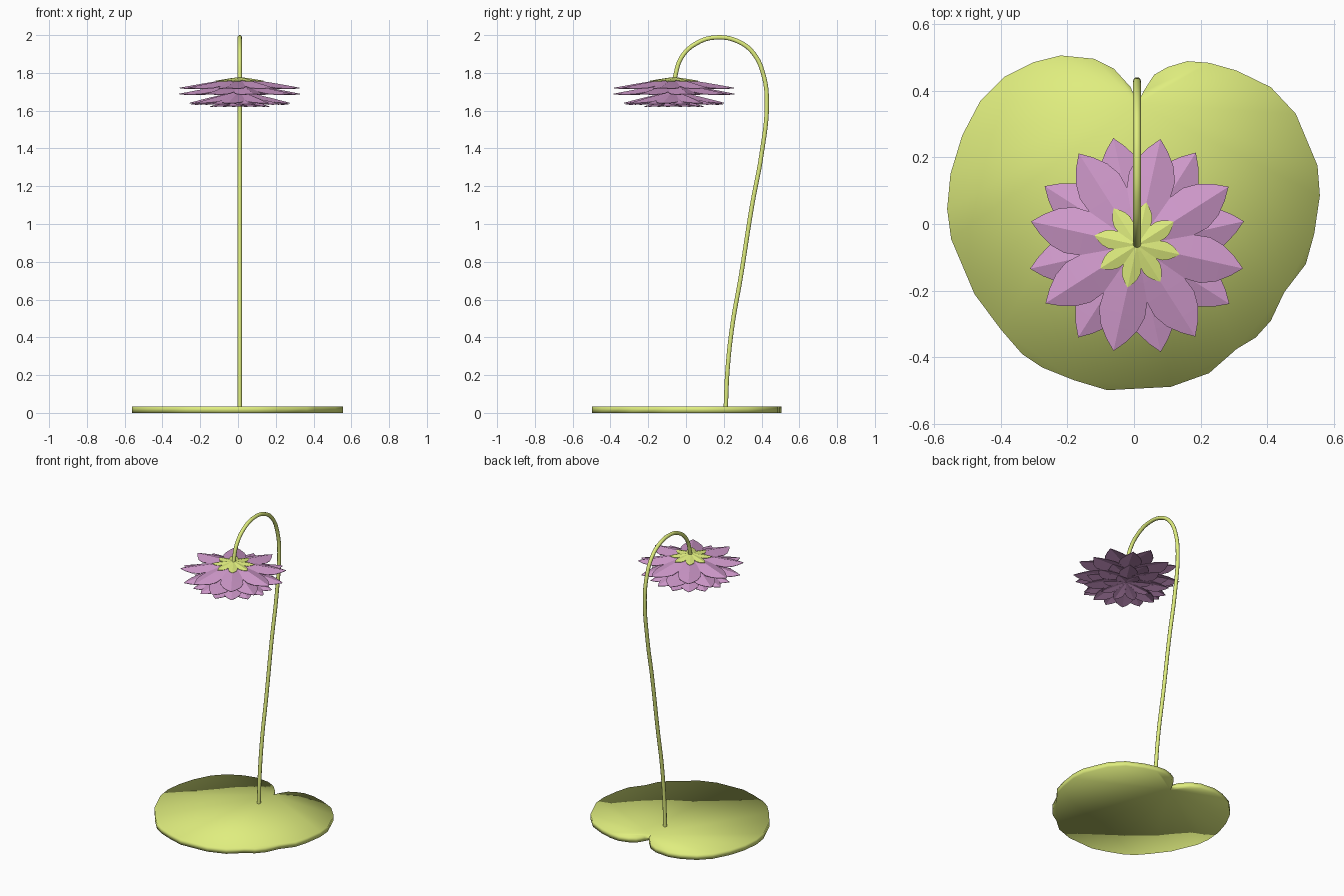
import bpy, bmesh, math
from mathutils import Matrix, Vector

if "Cube" in bpy.data.objects:
    bpy.data.objects.remove(bpy.data.objects["Cube"])


def material(name, rgb):
    m = bpy.data.materials.new(name)
    m.diffuse_color = (*rgb, 1)
    m.use_nodes = True
    m.node_tree.nodes["Principled BSDF"].inputs["Base Color"].default_value = m.diffuse_color
    return m


GREEN = material("leaf_green", (0.74, 0.85, 0.21))
PINK = material("petal_pink", (0.63, 0.32, 0.60))
CX, CY = 0.009, -0.063   # flower centre


def add_mesh(name, bm, mat):
    bmesh.ops.recalc_face_normals(bm, faces=bm.faces)
    me = bpy.data.meshes.new(name)
    bm.to_mesh(me)
    bm.free()
    me.materials.append(mat)
    ob = bpy.data.objects.new(name, me)
    bpy.context.collection.objects.link(ob)
    return ob


# Lily pad: notched outline extruded upwards
outline = [(0.01, 0.36), (-0.01, 0.41), (-0.06, 0.465), (-0.12, 0.495), (-0.22, 0.505),
           (-0.30, 0.485), (-0.39, 0.44), (-0.46, 0.37), (-0.515, 0.265), (-0.55, 0.15),
           (-0.56, 0.045), (-0.548, -0.045), (-0.478, -0.21), (-0.40, -0.315),
           (-0.335, -0.39), (-0.275, -0.43), (-0.18, -0.468), (-0.08, -0.498),
           (0.11, -0.488), (0.225, -0.447), (0.307, -0.375), (0.365, -0.34),
           (0.41, -0.29), (0.45, -0.205), (0.515, -0.12), (0.54, -0.03),
           (0.557, 0.085), (0.55, 0.175), (0.485, 0.33), (0.41, 0.41),
           (0.307, 0.46), (0.225, 0.483), (0.16, 0.488), (0.10, 0.47),
           (0.06, 0.447), (0.03, 0.40)]
bm = bmesh.new()
face = bm.faces.new([bm.verts.new((x, y, 0)) for x, y in outline])
ext = bmesh.ops.extrude_face_region(bm, geom=[face])
bmesh.ops.translate(bm, vec=(0, 0, 0.035),
                    verts=[v for v in ext["geom"] if isinstance(v, bmesh.types.BMVert)])
bmesh.ops.triangulate(bm, faces=[f for f in bm.faces if len(f.verts) > 4])
pad = add_mesh("lily_pad", bm, GREEN)
for p in pad.data.polygons:
    p.use_smooth = True

# Stem: bent tube through side-view points (y, z)
path = [(0.21, 0.02), (0.22, 0.23), (0.245, 0.46), (0.29, 0.72), (0.35, 1.10),
        (0.40, 1.37), (0.428, 1.65), (0.41, 1.79), (0.36, 1.90), (0.283, 1.963),
        (0.167, 1.988), (0.056, 1.957), (-0.025, 1.88), (-0.062, 1.765)]
cu = bpy.data.curves.new("stem", "CURVE")
cu.dimensions = "3D"
cu.bevel_depth = 0.012
cu.bevel_resolution = 3
cu.resolution_u = 6
cu.use_fill_caps = True
sp = cu.splines.new("BEZIER")
sp.bezier_points.add(len(path) - 1)
for bp, (y, z) in zip(sp.bezier_points, path):
    bp.co = (CX, y, z)
    bp.handle_left_type = bp.handle_right_type = "AUTO"
cu.materials.append(GREEN)
bpy.context.collection.objects.link(bpy.data.objects.new("stem", cu))

# Petal half-width profile: (fraction of length, half width / length)
PROFILE = [(0.0, 0.01), (0.15, 0.06), (0.33, 0.15), (0.5, 0.205),
           (0.64, 0.215), (0.78, 0.17), (0.9, 0.09)]


def petal_ring(name, mat, radius, z_in, z_out, start, fold, width=1.0, count=8):
    """Ring of petals folded along a raised central ridge, drooping to the tips."""
    bm = bmesh.new()
    for i in range(count):
        rot = Matrix.Rotation(math.radians(start + i * 360 / count), 4, "Z")

        def vert(t, w, drop):
            z = z_in + (z_out - z_in) * t ** 1.2 - drop
            return bm.verts.new(rot @ Vector((radius * t, w, z)) + Vector((CX, CY, 0)))

        rows = []
        for t, w in PROFILE:
            w *= radius * width
            drop = fold * w
            rows.append([vert(t, -w, drop), vert(t, 0, 0), vert(t, w, drop)])
        tip = vert(1, 0, 0)
        for a, b in zip(rows, rows[1:]):
            bm.faces.new((a[0], b[0], b[1], a[1]))
            bm.faces.new((a[1], b[1], b[2], a[2]))
        bm.faces.new((rows[-1][0], tip, rows[-1][1]))
        bm.faces.new((rows[-1][1], tip, rows[-1][2]))
    ob = add_mesh(name, bm, mat)
    for p in ob.data.polygons:
        p.use_smooth = False
    # thin petal thickness
    mod = ob.modifiers.new("thickness", "SOLIDIFY")
    mod.thickness = 0.003
    mod.offset = 0
    return ob


# Flower head: sepals on top, petal rings stacked below
petal_ring("sepals", GREEN, 0.13, 1.776, 1.757, 32.5, 0.25)
petal_ring("petals_top", PINK, 0.325, 1.770, 1.720, 32.5, 0.30)
petal_ring("petals_upper", PINK, 0.328, 1.742, 1.688, 12.5, 0.30)
petal_ring("petals_lower", PINK, 0.272, 1.700, 1.640, 32.5, 0.30)
petal_ring("petals_bottom", PINK, 0.262, 1.682, 1.634, 10.0, 0.30)
petal_ring("petals_inner", PINK, 0.16, 1.660, 1.622, 32.5, 0.30)
